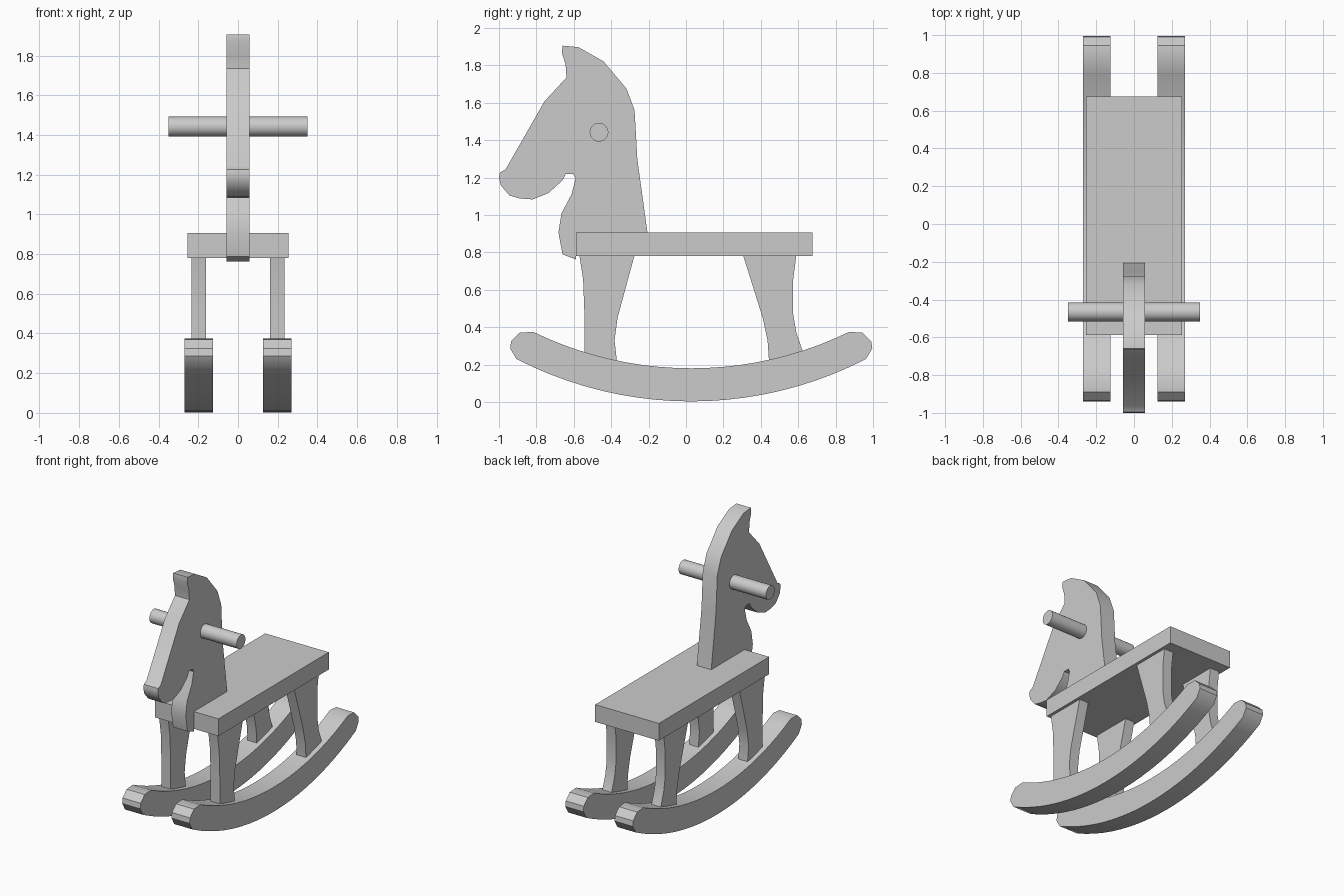
import bpy, bmesh, math

if "Cube" in bpy.data.objects:
    bpy.data.objects.remove(bpy.data.objects["Cube"])


def finish(name, bm, angle=35):
    bmesh.ops.recalc_face_normals(bm, faces=bm.faces)
    me = bpy.data.meshes.new(name)
    bm.to_mesh(me)
    bm.free()
    ob = bpy.data.objects.new(name, me)
    bpy.context.collection.objects.link(ob)
    bpy.ops.object.select_all(action='DESELECT')
    ob.select_set(True)
    bpy.context.view_layer.objects.active = ob
    bpy.ops.object.shade_smooth_by_angle(angle=math.radians(angle))
    return ob


def board(name, profile, x0, x1):
    """Side profile (y, z) cut from a board spanning x0..x1."""
    bm = bmesh.new()
    face = bm.faces.new([bm.verts.new((x0, y, z)) for y, z in profile])
    ext = bmesh.ops.extrude_face_region(bm, geom=[face])
    moved = [v for v in ext['geom'] if isinstance(v, bmesh.types.BMVert)]
    bmesh.ops.translate(bm, verts=moved, vec=(x1 - x0, 0, 0))
    return finish(name, bm)


def arc(cy, z_low, half, sag, n=20):
    """Upward-curving arc from -half to +half around cy."""
    r = (half * half + sag * sag) / (2 * sag)
    a = math.asin(half / r)
    angles = [a * (2 * i / n - 1) for i in range(n + 1)]
    return [(cy + r * math.sin(t), z_low + r * (1 - math.cos(t))) for t in angles]


# Seat
board("seat", [(-0.588, 0.78), (0.675, 0.78), (0.675, 0.905), (-0.588, 0.905)],
      -0.255, 0.255)

# Head and chest, notched around the front of the seat
head = [(-0.66, 1.905), (-0.575, 1.897), (-0.44, 1.82), (-0.318, 1.675),
        (-0.275, 1.56), (-0.26, 1.297), (-0.206, 0.905), (-0.588, 0.905),
        (-0.588, 0.762), (-0.66, 0.789), (-0.682, 0.906), (-0.666, 1.008),
        (-0.612, 1.11), (-0.59, 1.195), (-0.602, 1.218), (-0.644, 1.218),
        (-0.66, 1.185), (-0.735, 1.117), (-0.82, 1.083), (-0.89, 1.088),
        (-0.944, 1.104), (-0.99, 1.158), (-1.0, 1.2), (-0.995, 1.227),
        (-0.965, 1.243), (-0.757, 1.607), (-0.639, 1.735), (-0.644, 1.805),
        (-0.664, 1.868)]
board("head", head, -0.058, 0.058)

# Handle bar through the head
bm = bmesh.new()
bmesh.ops.create_cone(bm, cap_ends=True, segments=32, radius1=0.05, radius2=0.05, depth=0.7)
handle = finish("handle", bm)
handle.rotation_euler = (0, math.pi / 2, 0)
handle.location = (0, -0.465, 1.442)

# Leg and rocker profiles
front_leg = [(-0.57, 0.785), (-0.55, 0.655), (-0.543, 0.47), (-0.543, 0.22),
             (-0.37, 0.18), (-0.372, 0.24), (-0.382, 0.33), (-0.366, 0.45),
             (-0.275, 0.785)]
back_leg = [(0.305, 0.785), (0.41, 0.45), (0.436, 0.33), (0.445, 0.2),
            (0.65, 0.22), (0.623, 0.275), (0.59, 0.37), (0.573, 0.47),
            (0.573, 0.655), (0.59, 0.785)]
bottom = arc(0.028, 0.003, 0.935, 0.227)
top = arc(0.028, 0.18, 0.845, 0.195)
tip = [(0.968, 0.286), (0.963, 0.324), (0.917, 0.37)]
rocker = (bottom + [(0.028 + d, z) for d, z in tip] + top[::-1]
          + [(0.028 - d, z) for d, z in tip[::-1]])

# Left and right legs and rockers
for side, s in (("left", 1), ("right", -1)):
    board("front_leg_" + side, front_leg, s * 0.16, s * 0.234)
    board("back_leg_" + side, back_leg, s * 0.16, s * 0.234)
    board("rocker_" + side, rocker, s * 0.125, s * 0.27)
